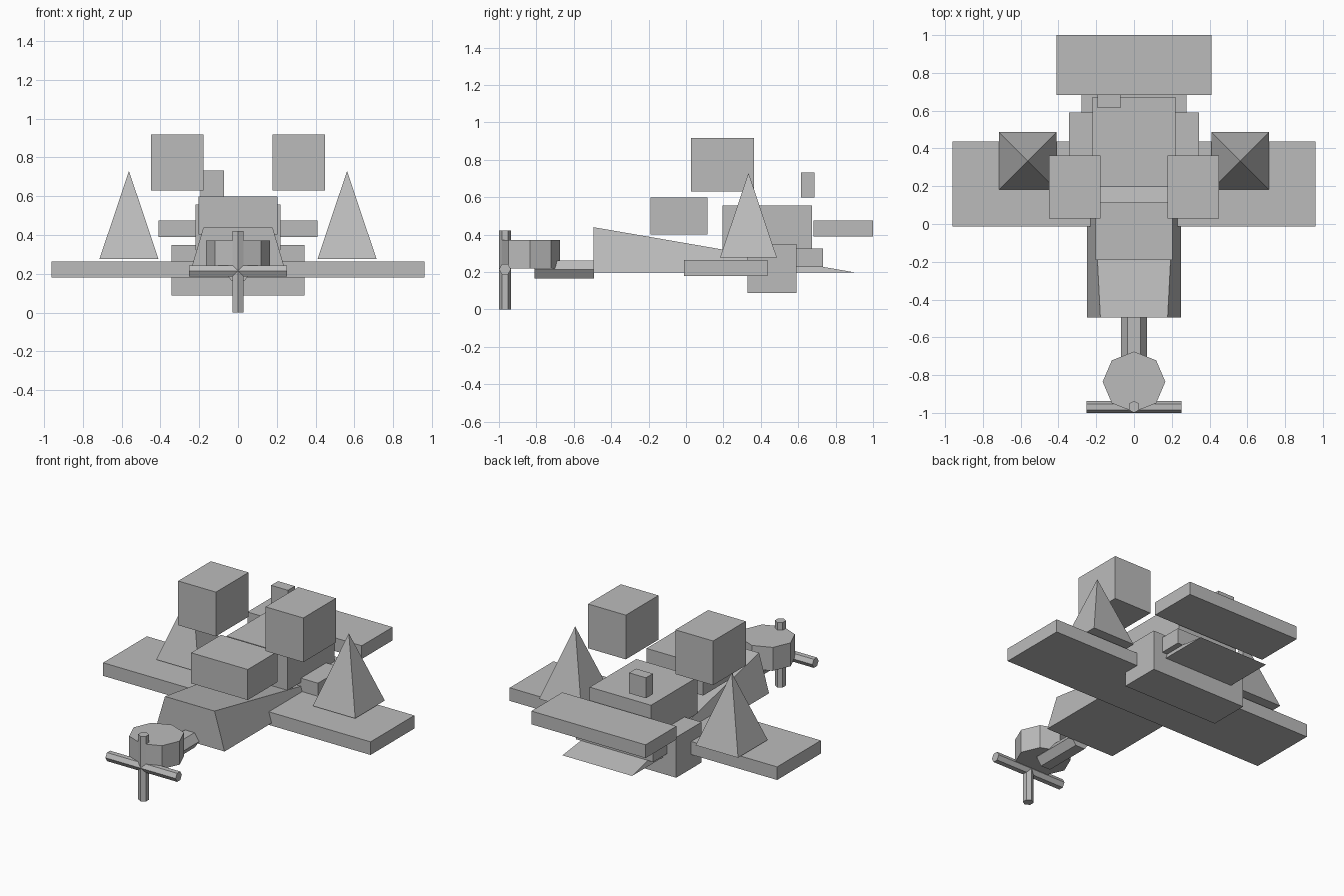
import bpy, bmesh, math
from mathutils import Vector

if "Cube" in bpy.data.objects:
    bpy.data.objects.remove(bpy.data.objects["Cube"])

grey = bpy.data.materials.new("plain grey")
grey.diffuse_color = (0.5, 0.5, 0.5, 1)
grey.use_nodes = True
grey.node_tree.nodes["Principled BSDF"].inputs["Base Color"].default_value = grey.diffuse_color


def make(name, verts, faces):
    """Flat-shaded mesh object with outward normals."""
    me = bpy.data.meshes.new(name)
    me.from_pydata(verts, [], faces)
    bm = bmesh.new()
    bm.from_mesh(me)
    bmesh.ops.recalc_face_normals(bm, faces=bm.faces)
    bm.to_mesh(me)
    bm.free()
    me.materials.append(grey)
    ob = bpy.data.objects.new(name, me)
    bpy.context.collection.objects.link(ob)
    return ob


def box(name, x, y, z):
    verts = [(a, b, c) for a in x for b in y for c in z]
    make(name, verts, [(0, 1, 3, 2), (4, 5, 7, 6), (0, 1, 5, 4),
                       (2, 3, 7, 6), (0, 2, 6, 4), (1, 3, 7, 5)])


def prism(name, start, end, u, v, n):
    """n-sided rod from start to end; u and v are the cross-section radii."""
    start, end, u, v = map(Vector, (start, end, u, v))
    verts = [p + u * math.cos(t) + v * math.sin(t) for p in (start, end)
             for t in (2 * math.pi * i / n for i in range(n))]
    sides = [(i, (i + 1) % n, n + (i + 1) % n, n + i) for i in range(n)]
    make(name, verts, sides + [tuple(range(n)), tuple(range(n, 2 * n))])


# Wedge fuselage, tall at the front and running out to an edge at the back
make("fuselage_wedge",
     [(-.25, -.495, .197), (.25, -.495, .197), (.178, -.495, .44),
      (-.178, -.495, .44), (-.25, .91, .197), (.25, .91, .197)],
     [(0, 1, 2, 3), (0, 1, 5, 4), (3, 2, 5, 4), (1, 5, 2), (0, 3, 4)])

# Blocks along the centre line
box("wing", (-.96, .96), (-.012, .437), (.18, .265))
box("cockpit", (-.203, .203), (-.19, .115), (.402, .6))
box("cabin", (-.22, .22), (.195, .673), (.322, .557))
box("belly_block", (-.343, .343), (.33, .59), (.088, .35))
box("rear_block", (-.278, .278), (.5, .733), (.227, .327))
box("tail_plane", (-.41, .41), (.683, 1.0), (.39, .476))
box("chimney", (-.193, -.072), (.615, .686), (.6, .733))

# Floating blocks and wing pyramids, one per side
for side, s in (("left", -1), ("right", 1)):
    box(side + "_upper_block", sorted((s * .178, s * .449)), (.028, .363), (.63, .917))
    cx, cy, h = s * .562, .334, .152
    make(side + "_pyramid",
         [(cx - h, cy - h, .277), (cx + h, cy - h, .277), (cx + h, cy + h, .277),
          (cx - h, cy + h, .277), (cx, cy, .73)],
         [(0, 1, 2, 3), (0, 1, 4), (1, 2, 4), (2, 3, 4), (3, 0, 4)])

# Nose drum, its shaft and the crossed propeller blades
prism("nose_drum", (0, -.835, .22), (0, -.835, .372), (.166, 0, 0), (0, .16, 0), 8)
prism("nose_shaft", (0, -.81, .213), (0, -.492, .213), (.068, 0, 0), (0, 0, .056), 6)
prism("propeller_blade_flat", (-.252, -.968, .215), (.252, -.968, .215),
      (0, .032, 0), (0, 0, .032), 6)
prism("propeller_blade_upright", (0, -.968, 0), (0, -.968, .422),
      (0, .032, 0), (.032, 0, 0), 6)
